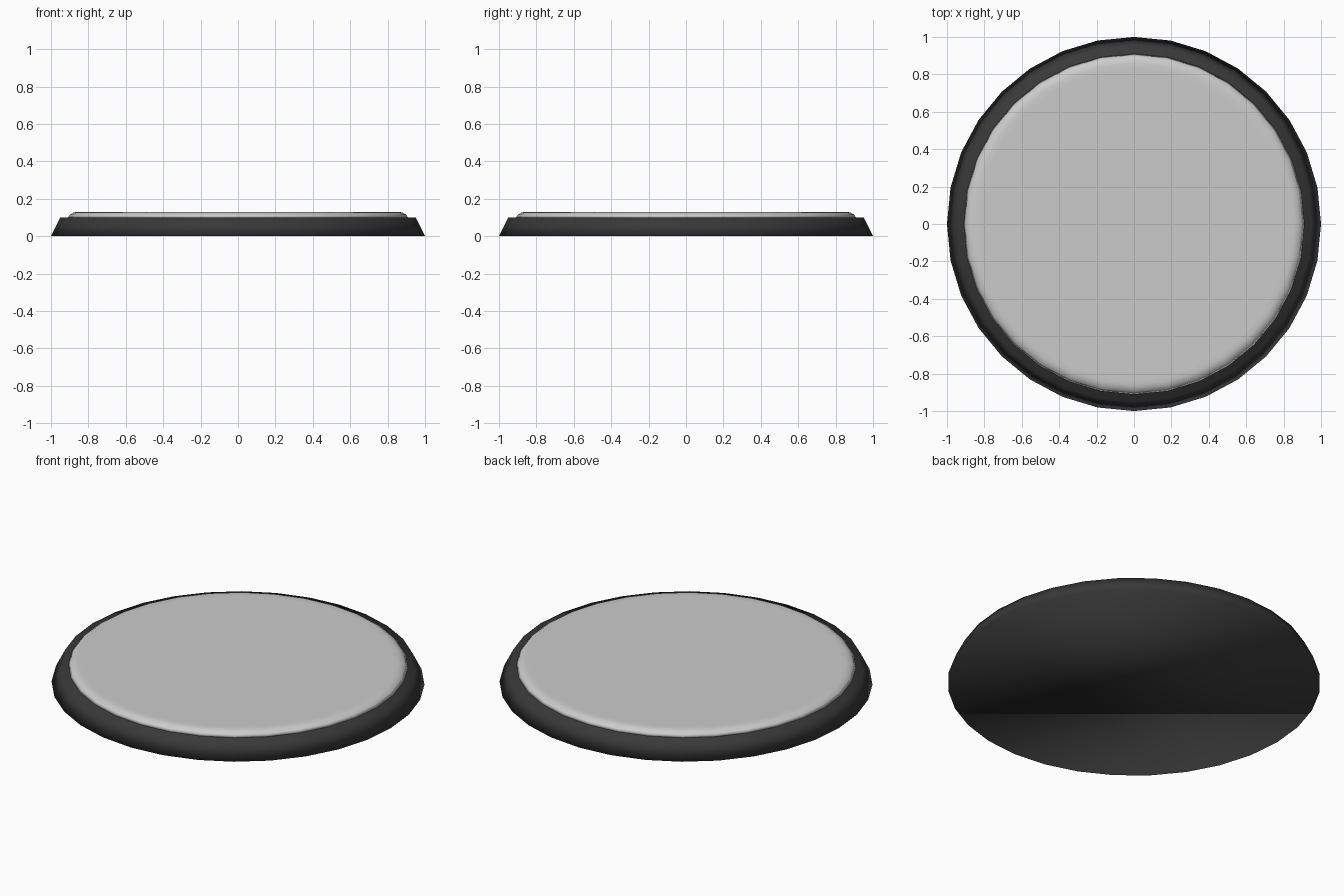
import bpy, bmesh, math

if "Cube" in bpy.data.objects:
    bpy.data.objects.remove(bpy.data.objects["Cube"])

SIDES = 32


def turned(name, profile, color=None):
    """Closed, smooth-shaded solid turned from (radius, height) points."""
    bm = bmesh.new()
    rings = [[bm.verts.new((r * math.cos(a), r * math.sin(a), z))
              for a in (2 * math.pi * i / SIDES for i in range(SIDES))]
             for r, z in profile]
    for low, high in zip(rings, rings[1:]):
        for i in range(SIDES):
            j = (i + 1) % SIDES
            bm.faces.new((low[i], low[j], high[j], high[i]))
    bm.faces.new(rings[0][::-1])
    bm.faces.new(rings[-1])
    for f in bm.faces:
        f.smooth = True
    mesh = bpy.data.meshes.new(name)
    bm.to_mesh(mesh)
    bm.free()
    obj = bpy.data.objects.new(name, mesh)
    bpy.context.collection.objects.link(obj)
    if color:
        mat = bpy.data.materials.new(name + "_dark")
        mat.diffuse_color = color
        mat.use_nodes = True
        mat.node_tree.nodes["Principled BSDF"].inputs["Base Color"].default_value = mat.diffuse_color
        mesh.materials.append(mat)
    return obj


# Dark tapered base disc
turned("base", [(1.0, 0.0), (0.95, 0.1)], (0.04, 0.04, 0.04, 1))

# Pale top plate with a rounded rim
turned("top_plate", [(0.91, 0.1), (0.898, 0.115), (0.88, 0.126),
                     (0.86, 0.13), (0.83, 0.13)])
